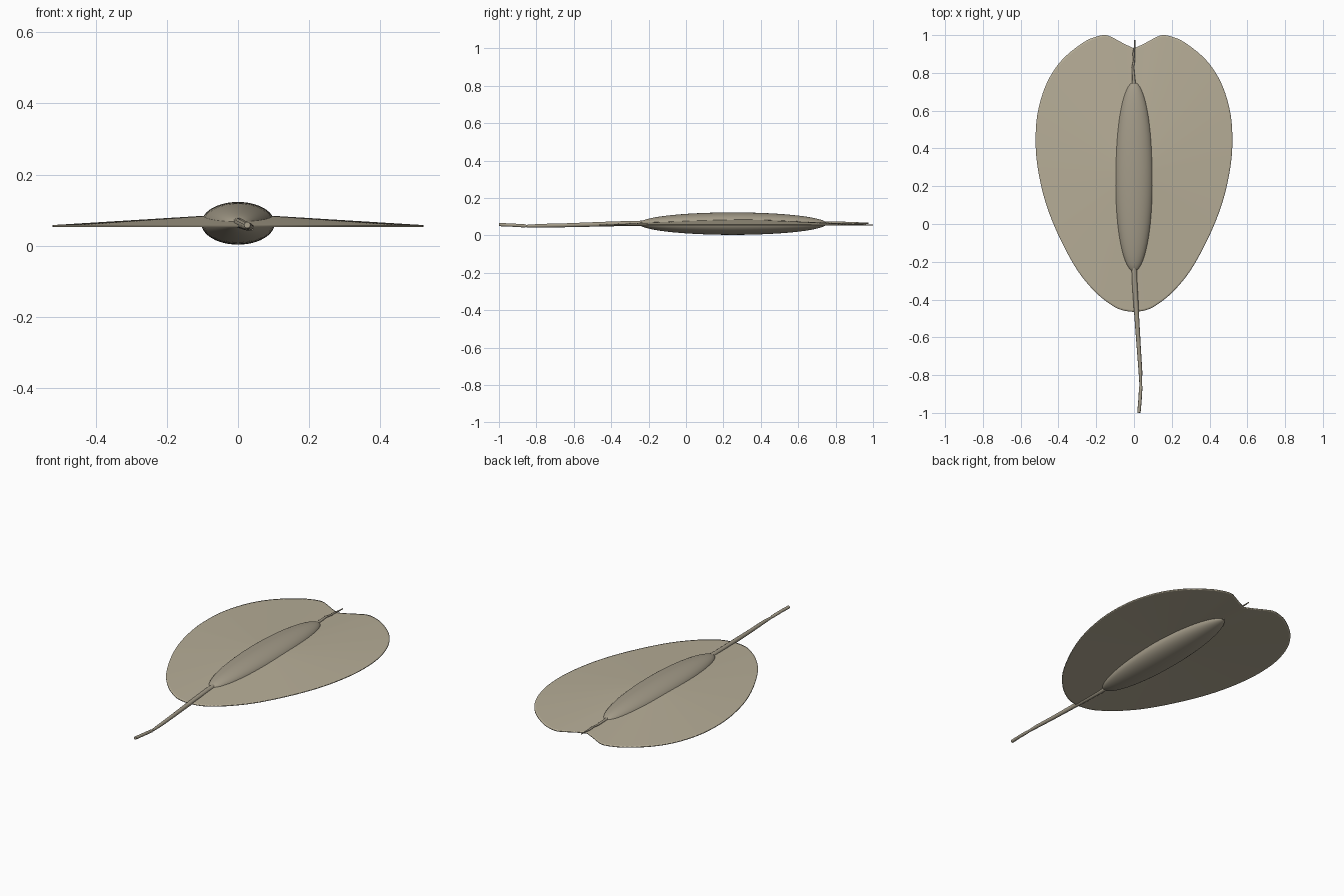
import bpy, bmesh, math
from mathutils import Vector

if "Cube" in bpy.data.objects:
    bpy.data.objects.remove(bpy.data.objects["Cube"])


def material(name, rgb):
    m = bpy.data.materials.new(name)
    m.diffuse_color = (*rgb, 1)
    m.use_nodes = True
    m.node_tree.nodes["Principled BSDF"].inputs["Base Color"].default_value = m.diffuse_color
    return m


WING = material("dry_wing", (0.47, 0.42, 0.31))
SEED = material("seed_coat", (0.37, 0.33, 0.25))


def finish(ob, mat):
    ob.data.materials.append(mat)
    for p in ob.data.polygons:
        p.use_smooth = True


def spline(pts, n):
    # Catmull-Rom through 2D points
    p = [Vector(q) for q in pts]
    p = [2 * p[0] - p[1]] + p + [2 * p[-1] - p[-2]]
    out = []
    for i in range(1, len(p) - 2):
        a, b, c, d = p[i - 1:i + 3]
        for k in range(n):
            t = k / n
            out.append(0.5 * (2 * b + (c - a) * t + (2 * a - 5 * b + 4 * c - d) * t * t
                              + (3 * b - a - 3 * c + d) * t ** 3))
    return out + [p[-2]]


# papery notched wing: concentric rings rising gently to the seed
half = [(0, -.466), (.055, -.458), (.11, -.435), (.2, -.365), (.3, -.245), (.4, -.06), (.47, .12),
        (.51, .3), (.521, .45), (.508, .6), (.46, .75), (.38, .87), (.27, .96),
        (.2, .992), (.15, 1.0), (.11, .985), (.05, .953), (0, .93)]
right = spline(half, 5)
right[0].x = right[-1].x = 0
outline = right + [Vector((-v.x, v.y)) for v in right[-2:0:-1]]
centre = Vector((0, .27))
bm = bmesh.new()
rings = []
for s in (1, .985, .95, .85, .7, .5, .3, .12):
    ring = []
    for v in outline:
        q = centre + (v - centre) * s
        ring.append(bm.verts.new((q.x, q.y, .058 + .032 * (1 - s))))
    rings.append(ring)
n = len(outline)
for a, b in zip(rings, rings[1:]):
    for i in range(n):
        j = (i + 1) % n
        bm.faces.new((a[i], a[j], b[j], b[i]))
top = bm.verts.new((0, centre.y, .09))
for i in range(n):
    bm.faces.new((rings[-1][i], rings[-1][(i + 1) % n], top))
bmesh.ops.recalc_face_normals(bm, faces=bm.faces)
if top.normal.z < 0:
    bmesh.ops.reverse_faces(bm, faces=bm.faces)
me = bpy.data.meshes.new("wing")
bm.to_mesh(me)
bm.free()
wing = bpy.data.objects.new("wing", me)
bpy.context.collection.objects.link(wing)
finish(wing, WING)
sol = wing.modifiers.new("thickness", "SOLIDIFY")
sol.thickness = .006
sol.offset = -1

# central seed body
bpy.ops.mesh.primitive_uv_sphere_add(segments=48, ring_count=32, radius=1, location=(0, .25, .063))
seed = bpy.context.object
seed.name = "seed_body"
for v in seed.data.vertices:
    x, y, z = v.co
    v.co = (x * .103, z * .502, -y * .06)
finish(seed, SEED)


def tube(name, pts):
    # points are x, y, z, radius
    cu = bpy.data.curves.new(name, "CURVE")
    cu.dimensions = "3D"
    cu.bevel_depth = 1
    cu.bevel_resolution = 3
    cu.use_fill_caps = True
    sp = cu.splines.new("POLY")
    sp.points.add(len(pts) - 1)
    for p, (x, y, z, r) in zip(sp.points, pts):
        p.co = (x, y, z, 1)
        p.radius = r
    cu.materials.append(SEED)
    ob = bpy.data.objects.new(name, cu)
    bpy.context.collection.objects.link(ob)
    sp.use_smooth = True


# jointed stalk and withered style
tube("stalk", [(0, -.2, .065, .015), (.003, -.3, .064, .014), (.012, -.45, .06, .013),
               (.025, -.65, .054, .011), (.034, -.78, .052, .010), (.036, -.853, .050, .007)])
tube("stalk_end", [(.036, -.853, .050, .006), (.036, -.862, .051, .009),
                   (.032, -.93, .055, .009), (.026, -.999, .058, .009)])
tube("style", [(0, .73, .066, .010), (-.003, .79, .068, .007), (-.006, .83, .069, .006),
               (.001, .87, .067, .005), (-.002, .9, .067, .006), (.003, .935, .065, .004),
               (.004, .975, .065, .003)])
